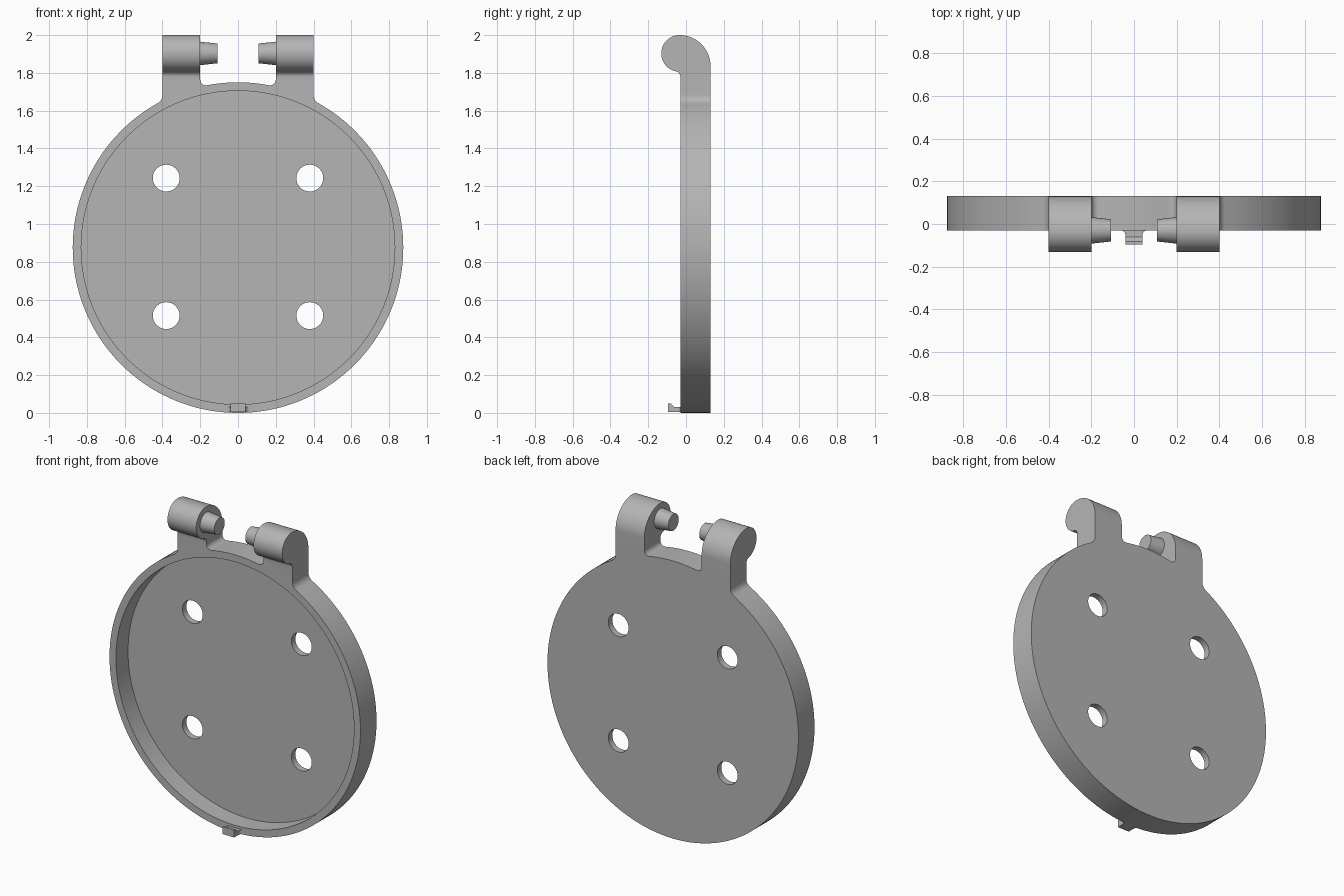
import bpy, bmesh
from math import sin, cos, pi, sqrt, atan2, radians
from mathutils import Vector, Matrix

cube = bpy.data.objects.get("Cube")
if cube:
    bpy.data.objects.remove(cube, do_unlink=True)

GREY = (0.46, 0.46, 0.46, 1)
grey = bpy.data.materials.new("plain grey")
grey.use_nodes = True
grey.diffuse_color = GREY
grey.node_tree.nodes["Principled BSDF"].inputs["Base Color"].default_value = GREY

R = 0.875                      # disc radius, also its centre height
FRONT, BACK = -0.03, 0.13      # disc faces in y
ARM_IN, ARM_OUT = 0.2, 0.4     # hinge arm sides in x
PIN_Z = 1.903


def make(name, bm):
    bmesh.ops.recalc_face_normals(bm, faces=bm.faces)
    mesh = bpy.data.meshes.new(name)
    bm.to_mesh(mesh)
    bm.free()
    mesh.materials.append(grey)
    obj = bpy.data.objects.new(name, mesh)
    bpy.context.collection.objects.link(obj)
    return obj


def prism(name, points, axis, lo, hi):
    """Extrude a 2D outline along the given axis."""
    def place(p):
        c = list(p)
        c.insert(axis, lo)
        return c
    bm = bmesh.new()
    face = bm.faces.new([bm.verts.new(place(p)) for p in points])
    ext = bmesh.ops.extrude_face_region(bm, geom=[face])
    move = Vector((0, 0, 0))
    move[axis] = hi - lo
    bmesh.ops.translate(bm, vec=move, verts=[v for v in ext["geom"] if isinstance(v, bmesh.types.BMVert)])
    return make(name, bm)


def arc(cx, cy, r, a0, a1, n):
    return [(cx + r * cos(a0 + (a1 - a0) * i / n), cy + r * sin(a0 + (a1 - a0) * i / n)) for i in range(n + 1)]


def combine(obj, other, operation):
    mod = obj.modifiers.new("cut", "BOOLEAN")
    mod.operation, mod.object, mod.solver = operation, other, "EXACT"
    bpy.context.view_layer.objects.active = obj
    bpy.ops.object.modifier_apply(modifier=mod.name)
    bpy.data.objects.remove(other, do_unlink=True)


def smooth(obj):
    bpy.ops.object.select_all(action="DESELECT")
    obj.select_set(True)
    bpy.context.view_layer.objects.active = obj
    bpy.ops.object.shade_smooth_by_angle(angle=radians(25))


# Front outline: disc with two arms, blended by fillets
def fillet(side_x, f):
    """Centre of a fillet against the arm side, and its angle from the disc centre."""
    cx = side_x + f
    cz = R + sqrt((R + abs(f)) ** 2 - cx ** 2)
    return cx, cz, atan2(cz - R, cx)


OUT_F, IN_F = 0.05, 0.03
ox, oz, oa = fillet(ARM_OUT, OUT_F)
ix, iz, ia = fillet(ARM_IN, -IN_F)
half = arc(0, R, R, -pi / 2, oa, 80)
half += arc(ox, oz, OUT_F, oa + pi, pi, 8)[1:] if oa < 0 else arc(ox, oz, OUT_F, oa - pi, -pi, 8)[1:]
half += [(ARM_OUT, 2.1), (ARM_IN, 2.1)]
half += arc(ix, iz, IN_F, 0, ia - pi, 8)
half += arc(0, R, R, ia, pi / 2, 10)[1:]
outline = half + [(-x, z) for x, z in reversed(half[1:-1])]
body = prism("hinged_cover", outline, 1, -0.3, 0.3)

# Side profile: flat slab curling forward into the knuckle
KY, KR, BEND, F = -0.034, 0.097, 0.164, 0.03
fy = FRONT - F
fz = PIN_Z - sqrt((KR + F) ** 2 - (fy - KY) ** 2)
touch = atan2(fz - PIN_Z, fy - KY)
profile = [(FRONT, -0.1), (BACK, -0.1)]
profile += arc(KY, 2 - BEND, BEND, 0, pi / 2, 20)
profile += arc(KY, PIN_Z, KR, pi / 2, touch + 2 * pi, 32)[1:]
profile += arc(fy, fz, F, touch + pi, 0, 8)[1:]
combine(body, prism("side_profile", profile, 0, -1, 1), "INTERSECT")

# Shallow round recess and four through holes
combine(body, prism("recess", arc(0, R, 0.83, 0, 2 * pi, 160)[:-1], 1, -0.2, 0.09), "DIFFERENCE")
for x in (-0.38, 0.38):
    for z in (0.515, 1.243):
        combine(body, prism("hole", arc(x, z, 0.071, 0, 2 * pi, 48)[:-1], 1, -0.2, 0.2), "DIFFERENCE")
smooth(body)

# Tapered hinge pins facing each other
for side, name in ((1, "left_hinge_pin"), (-1, "right_hinge_pin")):
    bm = bmesh.new()
    bmesh.ops.create_cone(bm, cap_ends=True, segments=48, radius1=0.063, radius2=0.052, depth=0.1)
    bmesh.ops.rotate(bm, verts=bm.verts, matrix=Matrix.Rotation(-side * pi / 2, 3, "Y"))
    bmesh.ops.translate(bm, verts=bm.verts, vec=(side * 0.158, FRONT, PIN_Z))
    smooth(make(name, bm))

# Small flared latch hook at the bottom
flare = arc(0.062, -0.052, 0.022, pi / 2, pi, 8)
top = [(0.062, -0.02)] + flare + [(0.04, -0.2)]
latch = prism("latch_hook", top + [(-x, y) for x, y in reversed(top)], 2, -0.1, 0.1)
hook = [(-0.02, 0.004), (-0.095, 0.004), (-0.095, 0.05), (-0.081, 0.05), (-0.06, 0.03), (-0.02, 0.03)]
combine(latch, prism("hook_profile", hook, 0, -0.2, 0.2), "INTERSECT")
smooth(latch)
